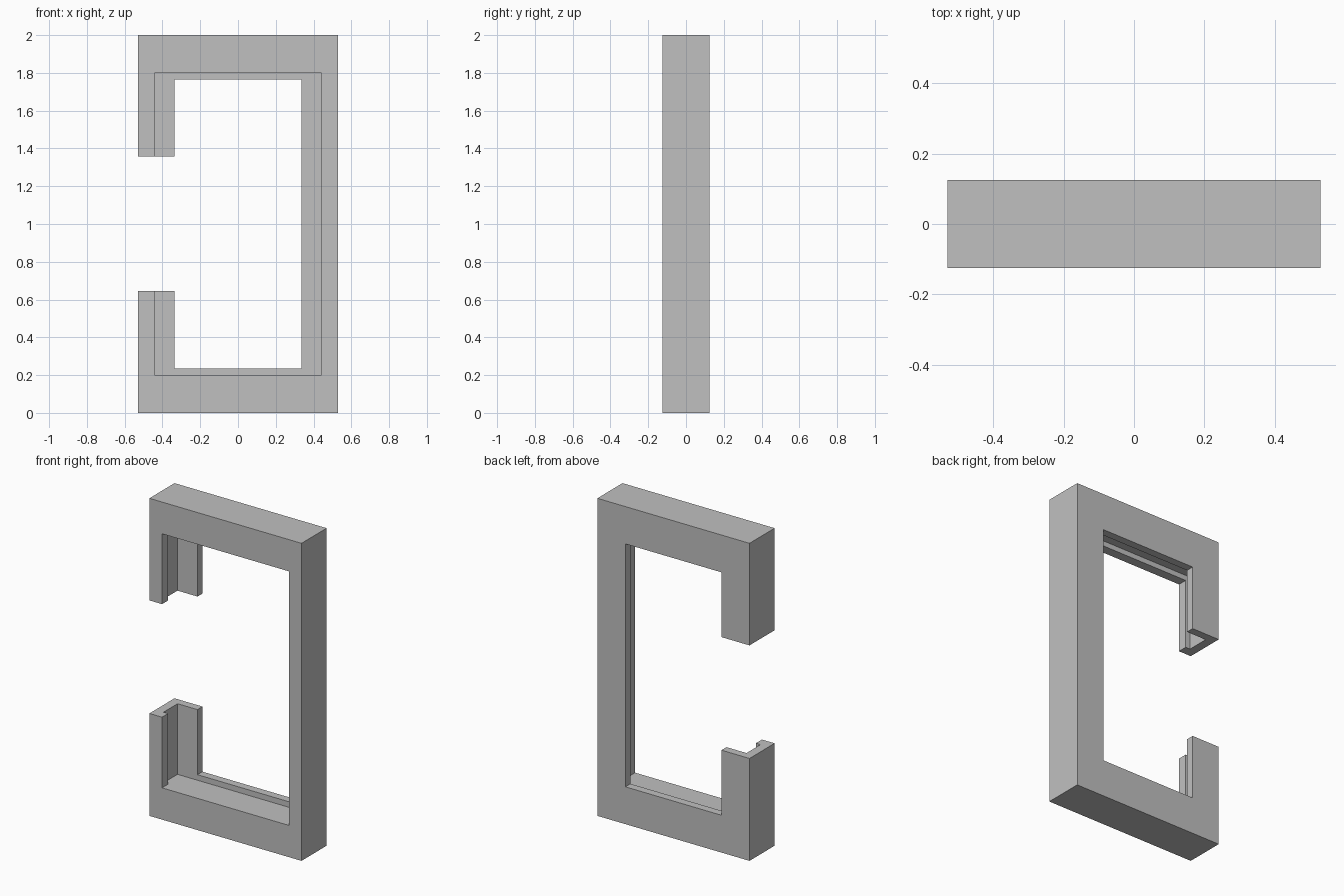
import bpy

cube = bpy.data.objects.get("Cube")
if cube:
    bpy.data.objects.remove(cube, do_unlink=True)


def box(name, low, high):
    """Axis-aligned box between two corners."""
    size = [h - l for l, h in zip(low, high)]
    centre = [(h + l) / 2 for l, h in zip(low, high)]
    bpy.ops.mesh.primitive_cube_add(size=1)
    obj = bpy.context.object
    obj.name = name
    for v in obj.data.vertices:
        v.co = [c + s * k for c, s, k in zip(centre, size, v.co)]
    return obj


# Main dimensions
HALF_W, HALF_D, HEIGHT = 0.53, 0.125, 2.0
GROOVE_FRONT, GROOVE_BACK = -0.065, 0.075
FLOOR = 0.2

# Outer block of the bracket
frame = box("channel_frame", (-HALF_W, -HALF_D, 0), (HALF_W, HALF_D, HEIGHT))

cutters = [
    # Narrow opening through the back flange
    box("back_opening", (-0.335, -0.5, 0.235), (0.335, 0.5, 1.765)),
    # Wide opening in the front lip
    box("front_opening", (-0.442, -0.5, FLOOR), (0.442, GROOVE_BACK, 1.8)),
    # Groove behind the front lip, on the sides and top only
    box("slot_groove", (-0.474, GROOVE_FRONT, FLOOR), (0.474, GROOVE_BACK, 1.833)),
    # Gap in the side post
    box("side_gap", (-1, -0.5, 0.645), (0, 0.5, 1.357)),
]

for cutter in cutters:
    mod = frame.modifiers.new(cutter.name, "BOOLEAN")
    mod.operation = "DIFFERENCE"
    mod.solver = "EXACT"
    mod.object = cutter

# Bake the cuts into the frame and drop the cutters
bpy.context.view_layer.update()
graph = bpy.context.evaluated_depsgraph_get()
mesh = bpy.data.meshes.new_from_object(frame.evaluated_get(graph))
frame.modifiers.clear()
frame.data = mesh
mesh.name = "channel_frame"
for cutter in cutters:
    bpy.data.objects.remove(cutter, do_unlink=True)

# Plain grey finish
grey = bpy.data.materials.new("plain_grey")
grey.use_nodes = True
colour = (0.53, 0.53, 0.53, 1)
grey.diffuse_color = colour
grey.node_tree.nodes["Principled BSDF"].inputs["Base Color"].default_value = colour
mesh.materials.clear()
mesh.materials.append(grey)
for face in mesh.polygons:
    face.material_index = 0
    face.use_smooth = False
